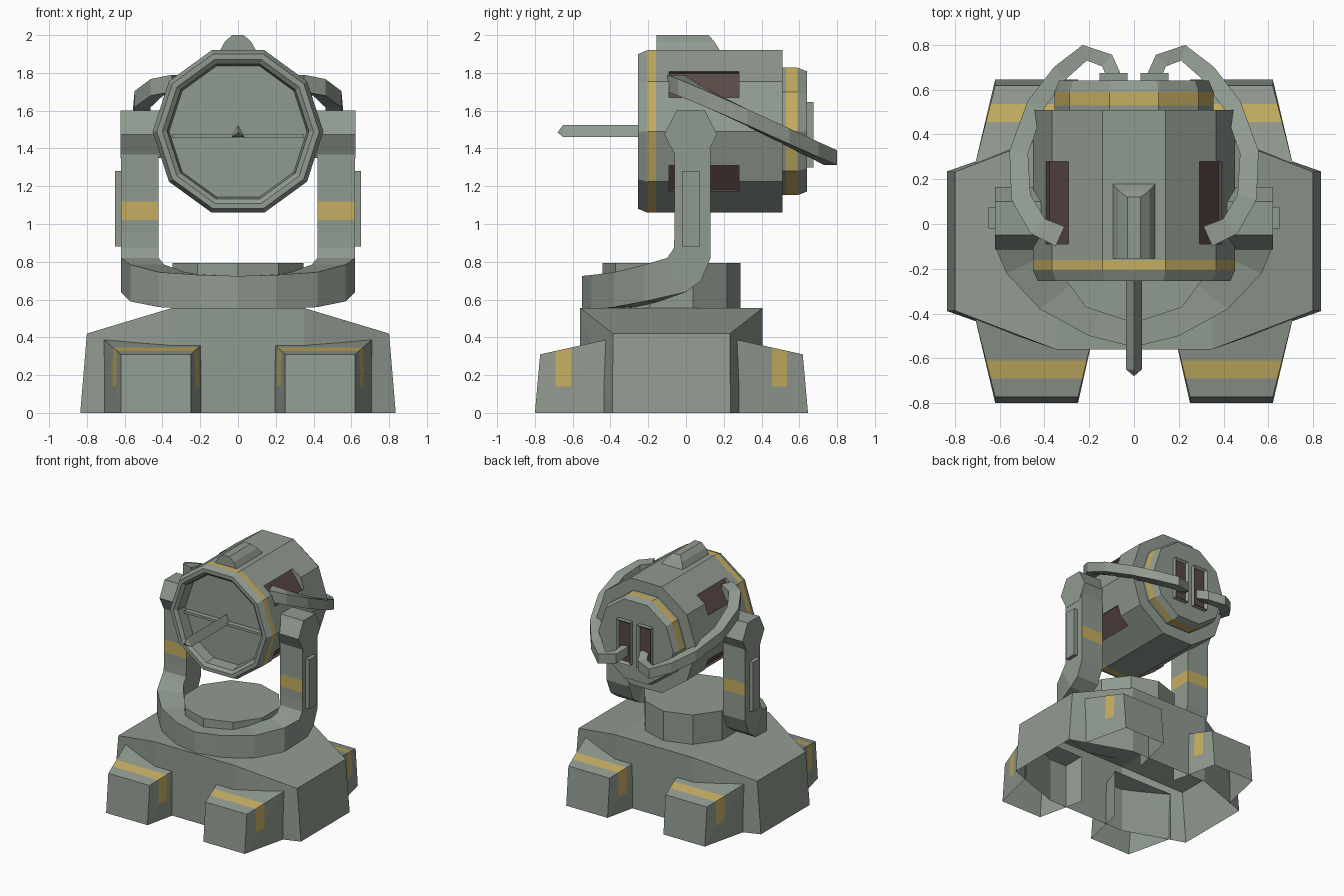
import bpy, bmesh, math
from mathutils import Vector, Matrix

if "Cube" in bpy.data.objects:
    bpy.data.objects.remove(bpy.data.objects["Cube"])

GREY, YELLOW, BROWN = 0, 1, 2
MATS = []
for name, col in (("grey_green_paint", (0.28, 0.325, 0.28)),
                  ("yellow_marking", (0.56, 0.42, 0.12)),
                  ("dark_brown_metal", (0.10, 0.066, 0.06))):
    m = bpy.data.materials.new(name)
    m.diffuse_color = (*col, 1)
    m.use_nodes = True
    m.node_tree.nodes["Principled BSDF"].inputs["Base Color"].default_value = m.diffuse_color
    MATS.append(m)


def finish(name, bm, mirror=None, loc=(0, 0, 0)):
    """Turn a bmesh into a flat shaded object, optionally mirrored."""
    bmesh.ops.recalc_face_normals(bm, faces=bm.faces)
    me = bpy.data.meshes.new(name)
    bm.to_mesh(me)
    bm.free()
    ob = bpy.data.objects.new(name, me)
    for m in MATS:
        me.materials.append(m)
    ob.location = loc
    bpy.context.collection.objects.link(ob)
    if mirror:
        mod = ob.modifiers.new("Mirror", 'MIRROR')
        mod.use_axis = ["X" in mirror, "Y" in mirror, False]
    return ob


def hull(pts):
    """Convex solid around a few points, coplanar faces merged."""
    bm = bmesh.new()
    for p in pts:
        bm.verts.new(p)
    bmesh.ops.convex_hull(bm, input=bm.verts[:])
    bmesh.ops.dissolve_limit(bm, angle_limit=0.02, verts=bm.verts[:], edges=bm.edges[:])
    bm.normal_update()
    return bm


def box(x, y, z):
    return hull([(a, b, c) for a in x for b in y for c in z])


def loft(rings, caps=(True, True)):
    """Join closed rings of equal length; returns the bmesh."""
    bm = bmesh.new()
    vs = [[bm.verts.new(p) for p in r] for r in rings]
    n = len(vs[0])
    for a, b in zip(vs, vs[1:]):
        for i in range(n):
            bm.faces.new((a[i], a[(i + 1) % n], b[(i + 1) % n], b[i]))
    for flag, r in zip(caps, (vs[0], vs[-1])):
        if flag:
            bm.faces.new(r)
    bm.normal_update()
    return bm


def cut(bm, co, no):
    bmesh.ops.bisect_plane(bm, geom=bm.verts[:] + bm.edges[:] + bm.faces[:],
                           plane_co=co, plane_no=no)


def drop(bm, rule):
    bmesh.ops.delete(bm, geom=[f for f in bm.faces if rule(f)], context='FACES')


BASE_Y = (0, -0.077, 0)

# Base body, open underneath
bm = hull([(sx * x, sy * y, z) for sx in (-1, 1) for sy in (-1, 1)
           for x, y, z in ((.35, .483, .555), (.80, .31, .42), (.35, .483, 0), (.835, .312, 0))])
drop(bm, lambda f: f.normal.z < -.9)
finish("base_body", bm, loc=BASE_Y)

# Four feet with yellow stripes over the top and down the sides
bm = hull([(.25, -.723, 0), (.62, -.723, 0), (.25, -.695, .31), (.62, -.695, .31),
           (.165, -.343, 0), (.71, -.343, 0), (.165, -.343, .388), (.71, -.343, .388)])
drop(bm, lambda f: f.normal.z < -.9 or f.normal.y > .9)
cut(bm, (0, -.613, 0), (0, 1, 0))
cut(bm, (0, -.533, 0), (0, 1, 0))
cut(bm, (0, 0, .14), (0, 0, 1))
for f in bm.faces:
    c = f.calc_center_median()
    if -.613 < c.y < -.533 and c.z > .14:
        f.material_index = YELLOW
finish("feet", bm, "XY", BASE_Y)

# Ten-sided turntable
bm = loft([[(.365 * math.sin(i * math.pi / 5), .365 * math.cos(i * math.pi / 5), z)
            for i in range(10)] for z in (.55, .793)])
finish("turntable", bm, loc=BASE_Y)

# Yoke: half ring in front that bends up into two arms
ring = [((0, -.55), (0, -.37), .545, .725), ((.20, -.50), (.13, -.35), .548, .73),
        ((.42, -.38), (.28, -.27), .56, .745), ((.57, -.22), (.39, -.14), .59, .785)]
rings = [[(*o, t), (*o, b), (*i, b), (*i, t)] for o, i, b, t in ring]
for yt, zt, yb, zb in ((-.10, .82, .0, .64), (-.065, .87, .08, .70),
                       (-.06, .95, .13, .82), (-.06, 1.40, .13, 1.40)):
    rings.append([(.62, yt, zt), (.62, yb, zb), (.42, yb, zb), (.42, yt, zt)])
bm = loft(rings, (False, True))
cut(bm, (0, 0, 1.02), (0, 0, 1))
cut(bm, (0, 0, 1.12), (0, 0, 1))
bmesh.ops.recalc_face_normals(bm, faces=bm.faces)
for f in bm.faces:
    if 1.02 < f.calc_center_median().z < 1.12 and f.normal.x < .5:
        f.material_index = YELLOW
finish("yoke", bm, "X")

# Hexagonal pivot hubs and outer arm plates
hexa = [(-.115, 1.475), (-.05, 1.6), (.10, 1.6), (.165, 1.475), (.10, 1.35), (-.05, 1.35)]
finish("pivot_hubs", loft([[(x, y, z) for y, z in hexa] for x in (.40, .622)]), "X")
finish("arm_plates", box((.61, .65), (-.02, .075), (.88, 1.28)), "X")

# Ten-sided lamp drum with recessed front and stepped back: (radius, y)
CZ = 1.49
profile = [(.365, -.15), (.375, -.235), (.40, -.255), (.43, -.255), (.452, -.205), (.452, -.16),
           (.452, .51), (.355, .51), (.355, .53), (.355, .59), (.335, .64)]
bm = loft([[(r * math.cos(i * math.pi / 5), y, CZ + r * math.sin(i * math.pi / 5))
            for i in range(10)] for r, y in profile])
for f in bm.faces:
    y = f.calc_center_median().y
    if abs(f.normal.y) < .1 and (-.205 < y < -.16 or .53 < y < .59):
        f.material_index = YELLOW
drum = finish("lamp_drum", bm)

# Vent recesses cut into four drum corners
bm = bmesh.new()
for k in (1, 4, 6, 9):
    mat = (Matrix.Translation((0, .095, CZ)) @ Matrix.Rotation(-k * math.pi / 5, 4, 'Y')
           @ Matrix.Translation((.45, 0, 0)) @ Matrix.Diagonal((.09, .37, .17, 1)))
    bmesh.ops.create_cube(bm, size=1, matrix=mat)
bm.normal_update()
for f in bm.faces:
    f.material_index = GREY if abs(f.normal.y) > .9 else BROWN
cutter = finish("vent_cutter", bm)
cutter.hide_render = True
cutter.hide_viewport = True
cutter.display_type = 'WIRE'
mod = drum.modifiers.new("Vents", 'BOOLEAN')
mod.operation, mod.solver, mod.object = 'DIFFERENCE', 'EXACT', cutter

# Front crossbar and pointed centre rod
finish("front_crossbar", box((-.35, .35), (-.19, -.14), (1.455, 1.475)))
finish("centre_rod", hull([(x, y, z) for y in (-.65, -.14)
                           for x, z in ((-.035, 1.46), (.035, 1.46), (0, 1.525))]
                          + [(0, -.68, 1.485)]))

# Bevelled housing on top of the drum
section = [(.10, 1.91, .185), (.07, 1.965, .15), (.03, 2.0, .12)]
finish("top_housing", hull([(s * x, y, z) for s in (-1, 1) for x, z, yb in section
                            for y in (-.155, yb)]))

# Two framed rear panels with sunken brown faces
bm = box((.03, .155), (.62, .675), (1.30, 1.645))
back = [f for f in bm.faces if f.normal.y > .9]
bmesh.ops.inset_region(bm, faces=back, thickness=.022, depth=0)
bmesh.ops.translate(bm, verts=back[0].verts[:], vec=(0, -.02, 0))
back[0].material_index = BROWN
finish("rear_panels", bm, "X")

# Sloping handles sweeping from the drum sides to the rear panels
path = [(.33, -.055), (.43, -.01), (.505, .12), (.515, .32), (.44, .53),
        (.33, .675), (.22, .765), (.12, .73), (.085, .65)]
rings = []
for i, (x, y) in enumerate(path):
    p = Vector(path[max(i - 1, 0)])
    q = Vector(path[min(i + 1, len(path) - 1)])
    d = (q - p).normalized()
    w = .048 - .002 * i
    nx, ny = d.y * w, -d.x * w
    z = 1.745 - (y + .055) * .48
    h = .045 - .001 * i
    rings.append([(x + nx, y + ny, z + h), (x + nx, y + ny, z - h),
                  (x - nx, y - ny, z - h), (x - nx, y - ny, z + h)])
finish("handles", loft(rings), "X")
